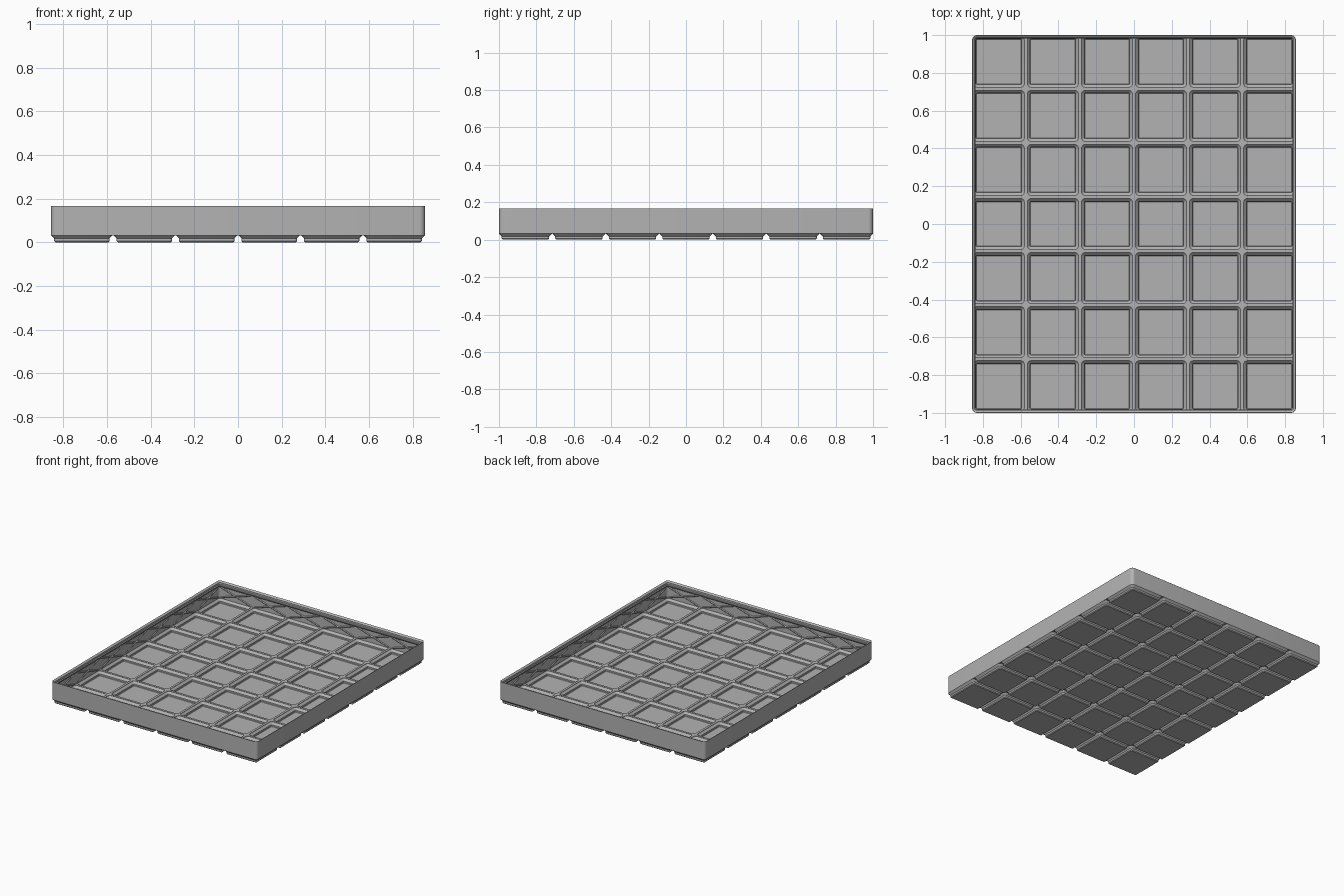
import bpy, bmesh, math
from mathutils import Matrix, Vector

if "Cube" in bpy.data.objects:
    bpy.data.objects.remove(bpy.data.objects["Cube"])

MM = 2 / 293.5            # model is laid out in millimetres, 42 mm per cell
COLS, ROWS, PITCH = 6, 7, 42
HX, HY = COLS * PITCH / 2 - 0.25, ROWS * PITCH / 2 - 0.25
SEG = 6                   # segments per rounded corner
RIDGE_Z, UNDER_Z, WALL = 5.5, 4.75, 0.95

grey = bpy.data.materials.new("grey_plastic")
grey.diffuse_color = (0.45, 0.45, 0.45, 1)
grey.use_nodes = True
grey.node_tree.nodes["Principled BSDF"].inputs["Base Color"].default_value = grey.diffuse_color


def ring(hx, hy, r, z, cx=0, cy=0):
    """Counter-clockwise rounded rectangle."""
    pts = []
    for q, (sx, sy) in enumerate([(1, 1), (-1, 1), (-1, -1), (1, -1)]):
        for i in range(SEG + 1):
            a = (q + i / SEG) * math.pi / 2
            pts.append(Vector((cx + sx * (hx - r) + r * math.cos(a),
                               cy + sy * (hy - r) + r * math.sin(a), z)))
    return pts


def cell_border(hole, half, col, row, cx, cy):
    """Cell square matching a hole ring, held inside the outer wall."""
    pts = []
    for q, (sx, sy) in enumerate([(1, 1), (-1, 1), (-1, -1), (1, -1)]):
        edge_x = col == (COLS - 1 if sx > 0 else 0)
        edge_y = row == (ROWS - 1 if sy > 0 else 0)
        for p in hole[q * (SEG + 1):(q + 1) * (SEG + 1)]:
            if edge_x and edge_y:
                pts.append(p.copy())
            else:
                pts.append(Vector((cx + sx * (half if edge_x else PITCH / 2),
                                   cy + sy * (half if edge_y else PITCH / 2), p.z)))
    return pts


def loft(bm, rings, cap_first=False, cap_last=False):
    vs = [[bm.verts.new(p) for p in r] for r in rings]
    n = len(vs[0])
    for a, b in zip(vs, vs[1:]):
        for i in range(n):
            j = (i + 1) % n
            bm.faces.new((a[i], a[j], b[j], b[i]))
    if cap_first:
        bm.faces.new(vs[0][::-1])
    if cap_last:
        bm.faces.new(vs[-1])


def finish(bm, name, smooth=True):
    bmesh.ops.remove_doubles(bm, verts=bm.verts, dist=0.001)
    bmesh.ops.scale(bm, vec=(MM, MM, MM), verts=bm.verts)
    me = bpy.data.meshes.new(name)
    bm.to_mesh(me)
    bm.free()
    me.materials.append(grey)
    ob = bpy.data.objects.new(name, me)
    bpy.context.collection.objects.link(ob)
    if smooth:
        bpy.ops.object.select_all(action='DESELECT')
        ob.select_set(True)
        bpy.context.view_layer.objects.active = ob
        bpy.ops.object.shade_smooth_by_angle(angle=math.radians(30))


# Stepped feet below and matching pockets above, one per cell
FOOT = [(2.95, 0.8, 0), (2.15, 1.6, 0.8), (2.15, 1.6, 2.6), (0, 3.75, UNDER_Z)]
POCKET = [(WALL, 2.8, RIDGE_Z), (WALL, 2.8, 5.15), (3.1, 0.9, 3.0),
          (3.1, 0.9, 1.4), (3.5, 0.5, 1.0)]
feet, pockets = bmesh.new(), bmesh.new()
for col in range(COLS):
    for row in range(ROWS):
        cx = (col - (COLS - 1) / 2) * PITCH
        cy = (row - (ROWS - 1) / 2) * PITCH
        f = [ring(20.75 - i, 20.75 - i, r, z, cx, cy) for i, r, z in FOOT]
        loft(feet, f + [cell_border(f[-1], 20.75, col, row, cx, cy)], cap_first=True)
        p = [ring(20.75 - i, 20.75 - i, r, z, cx, cy) for i, r, z in POCKET]
        loft(pockets, [cell_border(p[0], 20.75 - WALL, col, row, cx, cy)] + p,
             cap_last=True)
finish(feet, "feet")
finish(pockets, "floor_pockets")

# Outer wall with stepped stacking lip, profile as (inset, height)
PROFILE = [(0, UNDER_Z), (0, 24.3), (0.2, 24.5), (0.5, 24.4), (1.9, 22.9), (1.9, 21.1),
           (2.6, 20.4), (2.6, 19.4), (WALL, 17.8), (WALL, RIDGE_Z)]
wall = bmesh.new()
loft(wall, [ring(HX - i, HY - i, 3.75 - i, z) for i, z in PROFILE])
finish(wall, "wall_and_lip")

# Low crossed ribs on the inside of each wall, one cross per cell
ribs = bmesh.new()
LOW, HIGH = 6.2, 17.6
for side in range(4):
    count, dist = (COLS, HY - WALL) if side % 2 == 0 else (ROWS, HX - WALL)
    turn = Matrix.Rotation(side * math.pi / 2, 4, 'Z')
    for k in range(count):
        mid = (k - (count - 1) / 2) * PITCH
        for s in (1, -1):
            half = 18.5
            tilt = math.atan2(2 * half, s * (HIGH - LOW))
            length = math.hypot(2 * half, HIGH - LOW)
            place = (Matrix.Translation((mid, -dist, (LOW + HIGH) / 2))
                     @ Matrix.Rotation(tilt, 4, 'Y')
                     @ Matrix.Diagonal((0.8, 0.6, 1, 1)))
            bmesh.ops.create_cone(ribs, cap_ends=True, segments=4, radius1=1, radius2=1,
                                  depth=length, matrix=turn @ place)
finish(ribs, "wall_ribs", smooth=False)
